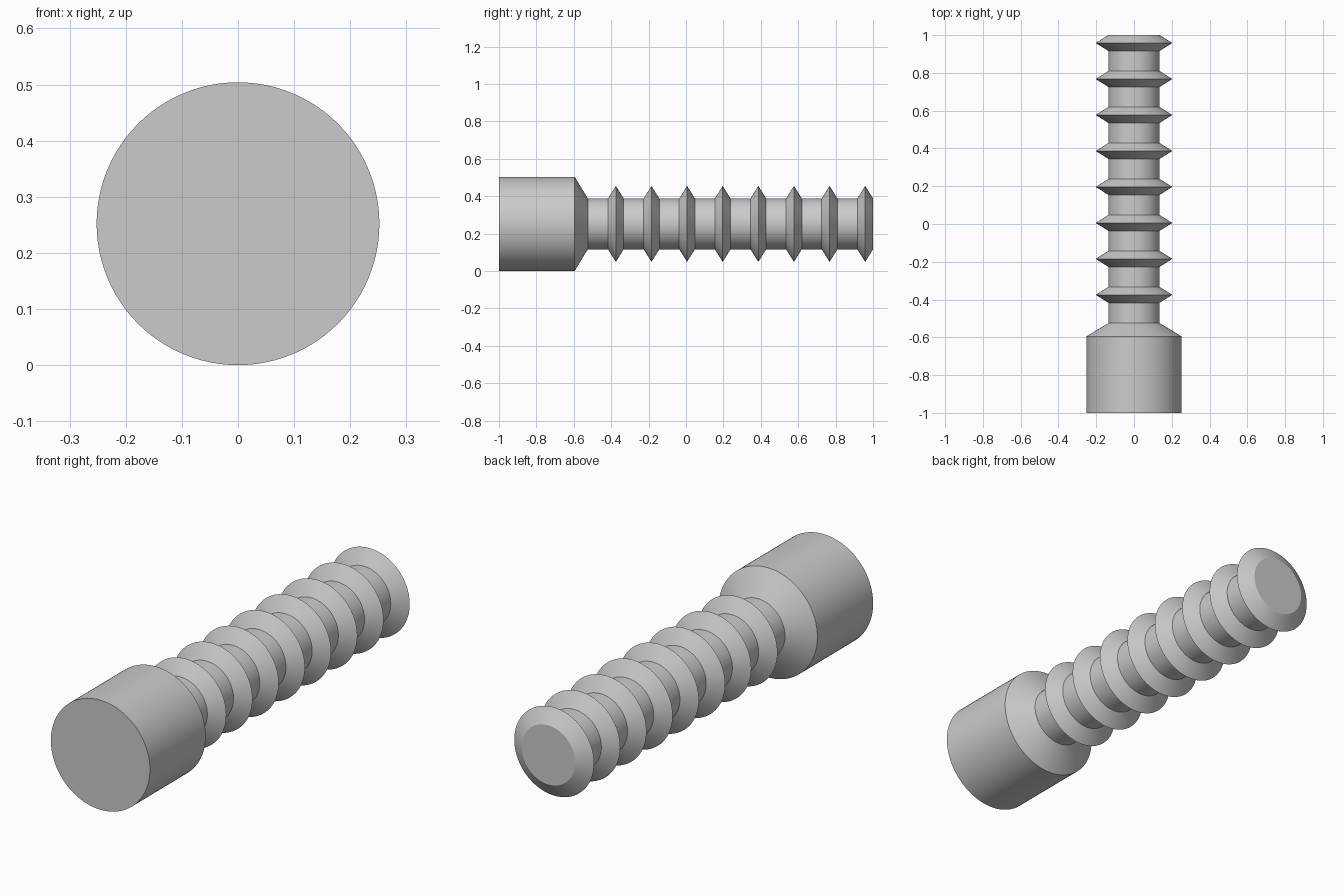
import bpy
import bmesh
from math import cos, sin, tau, radians

cube = bpy.data.objects.get("Cube")
if cube:
    bpy.data.objects.remove(cube, do_unlink=True)

SEGMENTS = 96
HEAD_R, SHAFT_R, RIB_R = 0.252, 0.136, 0.203
HEAD_END, NECK = -0.595, -0.525
RIBS, RIB_HALF = 8, 0.042
FIRST_RIB, LAST_RIB = -0.375, 1 - RIB_HALF

grey = bpy.data.materials.new("plain_grey")
grey.use_nodes = True
colour = (0.6, 0.6, 0.6, 1)
grey.diffuse_color = colour
grey.node_tree.nodes["Principled BSDF"].inputs["Base Color"].default_value = colour


def lathe(name, profile, cap_start=False, cap_end=False):
    """Turn a (y, radius) profile around the lengthwise axis."""
    bm = bmesh.new()
    angles = [tau * i / SEGMENTS for i in range(SEGMENTS)]
    rings = [[bm.verts.new((r * cos(a), y, HEAD_R + r * sin(a))) for a in angles]
             for y, r in profile]
    for a, b in zip(rings, rings[1:]):
        for i in range(SEGMENTS):
            j = (i + 1) % SEGMENTS
            bm.faces.new((a[i], b[i], b[j], a[j]))
    if cap_start:
        bm.faces.new(rings[0])
    if cap_end:
        bm.faces.new(reversed(rings[-1]))
    mesh = bpy.data.meshes.new(name)
    bm.to_mesh(mesh)
    bm.free()
    mesh.materials.append(grey)
    obj = bpy.data.objects.new(name, mesh)
    bpy.context.collection.objects.link(obj)
    bpy.ops.object.select_all(action="DESELECT")
    obj.select_set(True)
    bpy.context.view_layer.objects.active = obj
    bpy.ops.object.shade_smooth_by_angle(angle=radians(25))
    return obj


# Thick cylindrical head tapering into the shaft
lathe("head", [(-1, HEAD_R), (HEAD_END, HEAD_R), (NECK, SHAFT_R)], cap_start=True)

# Shaft with evenly spaced, sharp-edged ribs; the last one closes the tip
shaft = [(NECK, SHAFT_R)]
for k in range(RIBS):
    y = FIRST_RIB + (LAST_RIB - FIRST_RIB) * k / (RIBS - 1)
    shaft += [(y - RIB_HALF, SHAFT_R), (y, RIB_R), (y + RIB_HALF, SHAFT_R)]
lathe("ribbed_shaft", shaft, cap_end=True)
